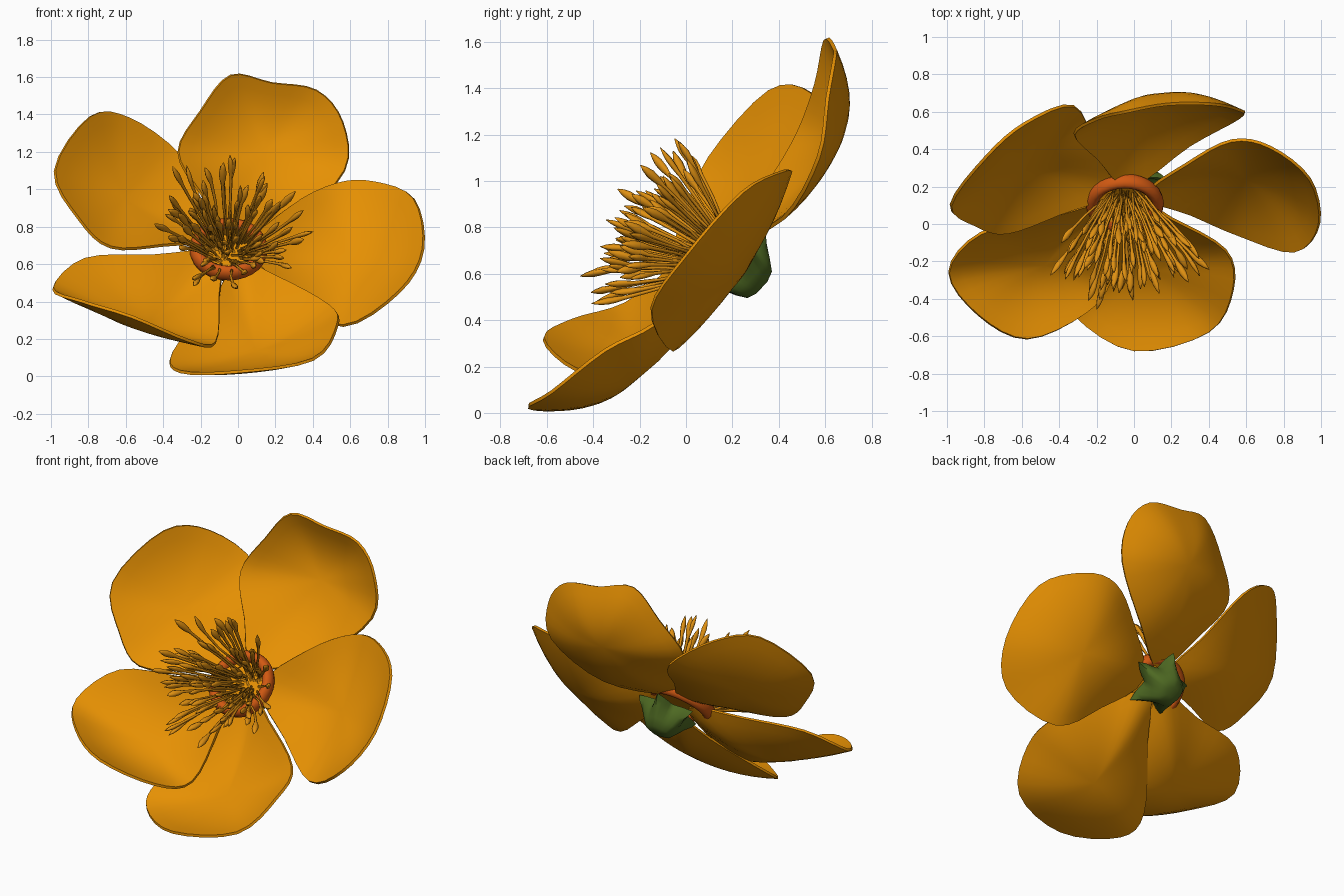
import bpy, bmesh, math, random
from mathutils import Vector, Matrix

if "Cube" in bpy.data.objects:
    bpy.data.objects.remove(bpy.data.objects["Cube"])

random.seed(4)

def material(name, rgb):
    m = bpy.data.materials.new(name)
    m.diffuse_color = (*rgb, 1)
    m.use_nodes = True
    m.node_tree.nodes["Principled BSDF"].inputs["Base Color"].default_value = m.diffuse_color
    return m

PETAL = material("petal orange", (0.79, 0.28, 0.001))
STAMEN = material("stamen amber", (0.74, 0.28, 0.006))
RING = material("ring rust", (0.64, 0.1, 0.006))
GREEN = material("sepal green", (0.075, 0.14, 0.016))

AXIS = Vector((0, -0.73, 0.68)).normalized()      # direction the bloom faces
TILT = AXIS.to_track_quat('Z', 'Y').to_matrix().to_4x4()

def finish(name, bm, mat):
    bmesh.ops.recalc_face_normals(bm, faces=bm.faces[:])
    me = bpy.data.meshes.new(name)
    bm.to_mesh(me)
    bm.free()
    me.materials.append(mat)
    ob = bpy.data.objects.new(name, me)
    bpy.context.collection.objects.link(ob)
    for p in me.polygons:
        p.use_smooth = True
    return ob

def activate(ob):
    bpy.ops.object.select_all(action='DESELECT')
    ob.select_set(True)
    bpy.context.view_layer.objects.active = ob

def shade(ob, degrees):
    activate(ob)
    bpy.ops.object.shade_smooth_by_angle(angle=math.radians(degrees))

def loop_spline(pts, steps):
    """Closed Catmull-Rom curve through the rim points."""
    out, n = [], len(pts)
    for i in range(n):
        a, b, c, d = (pts[(i + k) % n] for k in (-1, 0, 1, 2))
        for s in range(steps):
            t = s / steps
            out.append(0.5 * (2 * b + (c - a) * t + (2 * a - 5 * b + 4 * c - d) * t * t
                              + (3 * b - a - 3 * c + d) * t ** 3))
    return out

def skin(bm, rings):
    for r0, r1 in zip(rings, rings[1:]):
        n = len(r0)
        for i in range(n):
            bm.faces.new((r0[i], r0[(i + 1) % n], r1[(i + 1) % n], r1[i]))

def petal(name, belly, rim):
    """Cupped petal: a bowl through the belly point, reaching the rim curve."""
    c = Vector(belly)
    rim = loop_spline([Vector(p) for p in rim], 4)
    n = Vector()
    for a, b in zip(rim, rim[1:] + rim[:1]):
        n += (a - c).cross(b - c)
    n.normalize()
    bm = bmesh.new()
    rings = []
    for k in range(1, 8):
        r = k / 7
        ring = []
        for p in rim:
            d = p - c
            up = n * d.dot(n)
            ring.append(bm.verts.new(c + (d - up) * r + up * r ** 2.1))
        rings.append(ring)
    mid = bm.verts.new(c)
    for i in range(len(rim)):
        bm.faces.new((mid, rings[0][i], rings[0][(i + 1) % len(rim)]))
    skin(bm, rings)
    ob = finish(name, bm, PETAL)
    mod = ob.modifiers.new("thickness", 'SOLIDIFY')
    mod.thickness = 0.016
    mod.offset = 0
    activate(ob)
    bpy.ops.object.modifier_apply(modifier=mod.name)
    shade(ob, 45)

# Five petals: belly point, then rim points starting at the base
petal("petal_top", (0.14, 0.665, 1.2),
      [(-0.02, 0.2, 0.76), (-0.2, 0.35, 0.98), (-0.32, 0.48, 1.2), (-0.2, 0.56, 1.42),
       (-0.04, 0.6, 1.61), (0.18, 0.64, 1.57), (0.42, 0.64, 1.53), (0.56, 0.61, 1.36),
       (0.57, 0.57, 1.1), (0.3, 0.42, 0.84)])
petal("petal_upper_left", (-0.61, 0.29, 0.95),
      [(-0.1, 0.18, 0.75), (-0.4, 0.05, 0.70), (-0.68, -0.05, 0.69), (-0.85, -0.01, 0.84),
       (-0.98, 0.1, 1.1), (-0.79, 0.36, 1.39), (-0.58, 0.54, 1.38), (-0.32, 0.63, 1.19),
       (-0.2, 0.4, 0.95)])
petal("petal_lower_left", (-0.48, -0.22, 0.285),
      [(-0.11, 0.12, 0.66), (-0.45, 0.04, 0.65), (-0.82, -0.05, 0.63), (-0.99, -0.26, 0.47),
       (-0.83, -0.49, 0.4), (-0.57, -0.615, 0.32), (-0.26, -0.48, 0.19), (-0.12, -0.3, 0.18),
       (-0.1, -0.06, 0.43)])
petal("petal_bottom", (0.1, -0.25, 0.13),
      [(0, 0.13, 0.61), (-0.14, -0.05, 0.4), (-0.35, -0.33, 0.13), (-0.31, -0.5, 0.025),
       (0, -0.68, 0.025), (0.4, -0.58, 0.09), (0.53, -0.35, 0.27), (0.49, -0.14, 0.38),
       (0.2, 0.03, 0.54)])
petal("petal_right", (0.6, 0.24, 0.615),
      [(0.06, 0.15, 0.68), (0.28, 0.32, 0.91), (0.52, 0.445, 1.03), (0.73, 0.41, 1.04),
       (0.94, 0.24, 0.95), (0.99, 0.0, 0.68), (0.86, -0.15, 0.45), (0.56, -0.06, 0.27),
       (0.3, 0.05, 0.44)])

# Rust ring around the heart of the flower, with an orange floor inside it
HEART = Vector((-0.05, 0.11, 0.68))
bpy.ops.mesh.primitive_torus_add(major_radius=0.175, minor_radius=0.035,
                                 major_segments=28, minor_segments=10)
ring = bpy.context.object
ring.name = "heart_ring"
ring.matrix_world = Matrix.Translation(HEART) @ TILT @ Matrix.Diagonal((1, 1, 1.3, 1))
ring.data.materials.append(RING)
shade(ring, 60)
bm = bmesh.new()
bmesh.ops.create_cone(bm, cap_ends=True, segments=28, radius1=0.15, radius2=0.16, depth=0.02,
                      matrix=Matrix.Translation(HEART - AXIS * 0.01) @ TILT)
shade(finish("heart_floor", bm, PETAL), 40)

# Stamens: filaments swelling into pointed anthers, fanned out
FAN = Vector((0.02, -0.9, 0.42)).normalized()
fan_rot = FAN.to_track_quat('Z', 'Y').to_matrix()
bm = bmesh.new()
COUNT = 76
for i in range(COUNT):
    f = math.sqrt((i + 0.5) / COUNT)
    a = i * 2.39996 + random.uniform(-0.3, 0.3)
    spread = math.radians(43) * f * random.uniform(0.75, 1.12)
    side = Vector((math.cos(a), math.sin(a), 0))
    root = HEART + (TILT.to_3x3() @ side) * 0.13 * f
    out = fan_rot @ (side * math.sin(spread) + Vector((0, 0, math.cos(spread))))
    length = random.uniform(0.36, 0.5)
    bend = Vector([random.uniform(-1, 1) for _ in range(3)]) * 0.045
    u = Vector([random.uniform(-1, 1) for _ in range(3)]).cross(out).normalized()
    v = out.cross(u)
    rings = []
    for t, r in ((0, .008), (.4, .007), (.7, .009), (.79, .018), (.87, .02), (.94, .013), (1, .002)):
        p = root + out * length * t + bend * (3 * t * (1 - t) + t * t)
        flat = 0.7 if t > 0.75 else 1
        rings.append([bm.verts.new(p + (u * math.cos(k * math.tau / 6)
                                        + v * flat * math.sin(k * math.tau / 6)) * r)
                      for k in range(6)])
    skin(bm, rings)
    bm.faces.new(rings[0])
    bm.faces.new(rings[-1])
finish("stamens", bm, STAMEN)

# Green calyx: rounded cup behind the petals opening into five pointed sepals
bm = bmesh.new()
rings = []
for notch, tip, depth in ((0.035, 0.035, -0.235), (0.075, 0.08, -0.22), (0.1, 0.115, -0.175),
                          (0.11, 0.15, -0.125), (0.105, 0.185, -0.085), (0.095, 0.2, -0.055),
                          (0.085, 0.17, -0.055), (0.05, 0.06, -0.1)):
    ring = []
    for k in range(40):
        a = k * math.tau / 40
        point = abs(((k / 8) % 1) - 0.5) * 2          # 1 at a sepal tip, 0 between
        r = notch + (tip - notch) * point ** 1.6
        ring.append(bm.verts.new((r * math.cos(a + 0.35), r * math.sin(a + 0.35), depth)))
    rings.append(ring)
skin(bm, rings)
bm.faces.new(rings[0])
bm.faces.new(rings[-1])
bm.transform(Matrix.Translation((-0.02, 0.155, 0.70)) @ TILT)
shade(finish("calyx", bm, GREEN), 55)
